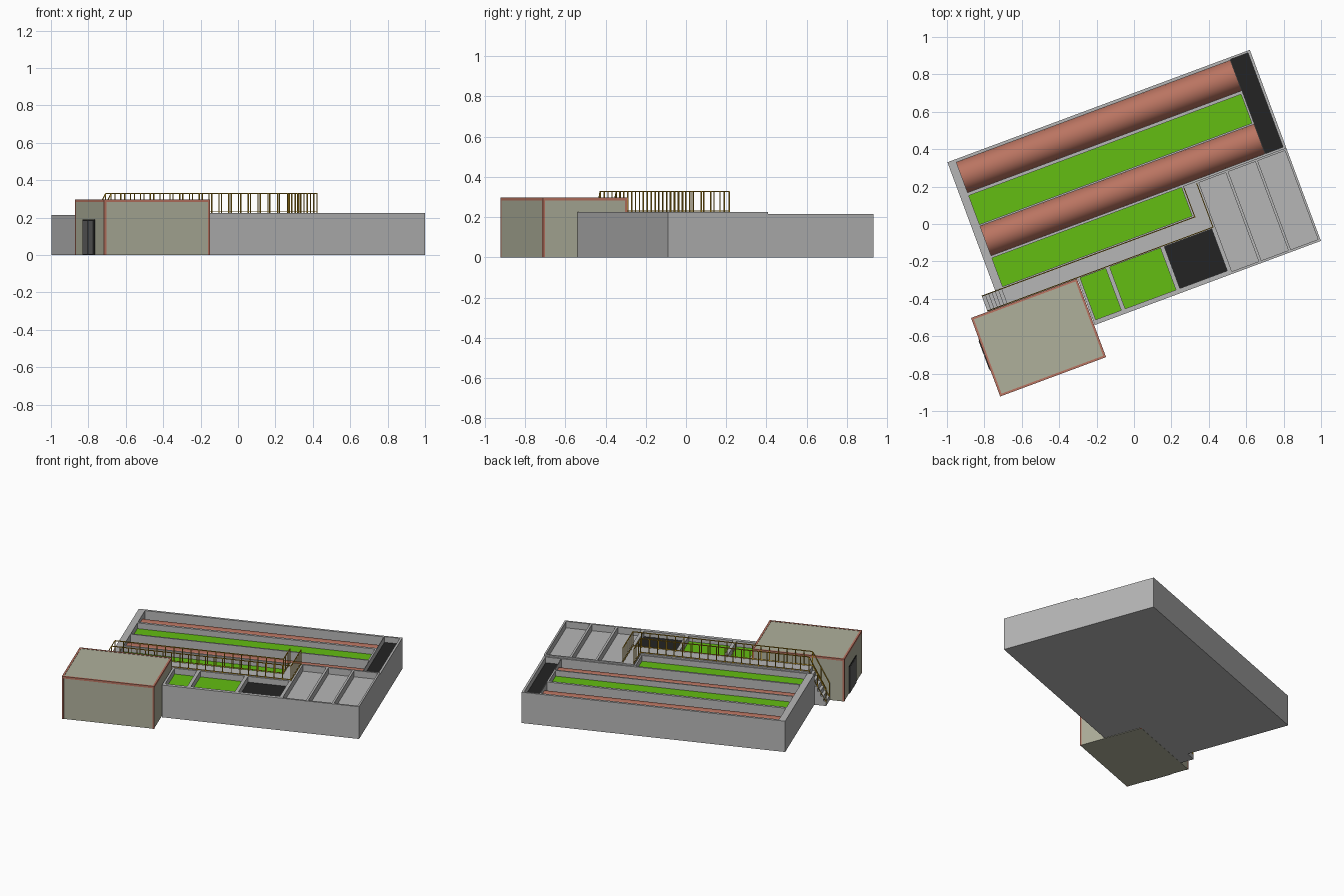
import bpy, bmesh, math
from mathutils import Matrix, Vector

if "Cube" in bpy.data.objects:
    bpy.data.objects.remove(bpy.data.objects["Cube"])

ROT = Matrix.Rotation(math.radians(20.4), 4, 'Z')   # whole site is turned on the grid


def mat(name, rgb):
    m = bpy.data.materials.new(name)
    m.diffuse_color = (*rgb, 1)
    m.use_nodes = True
    m.node_tree.nodes["Principled BSDF"].inputs["Base Color"].default_value = m.diffuse_color
    return m


CONCRETE = mat("concrete grey", (0.47, 0.47, 0.47))
GREEN = mat("algae green", (0.125, 0.51, 0.006))
BROWN = mat("brick brown", (0.49, 0.175, 0.12))
BLACK = mat("sludge black", (0.017, 0.017, 0.017))
BEIGE = mat("wall beige", (0.43, 0.434, 0.33))
YELLOW = mat("rail yellow", (0.56, 0.32, 0.015))
DOOR = mat("door grey", (0.12, 0.12, 0.12))


def finish(name, bm, material):
    bmesh.ops.recalc_face_normals(bm, faces=bm.faces[:])
    me = bpy.data.meshes.new(name)
    bm.to_mesh(me)
    bm.free()
    ob = bpy.data.objects.new(name, me)
    ob.matrix_world = ROT
    if material:
        me.materials.append(material)
    bpy.context.collection.objects.link(ob)
    return ob


def add_box(bm, u0, u1, v0, v1, z0, z1):
    M = Matrix.Translation(((u0 + u1) / 2, (v0 + v1) / 2, (z0 + z1) / 2)) \
        @ Matrix.Diagonal((u1 - u0, v1 - v0, z1 - z0, 1))
    bmesh.ops.create_cube(bm, size=1, matrix=M)


def boxes(name, items, material):
    bm = bmesh.new()
    for b in items:
        add_box(bm, *b)
    return finish(name, bm, material)


def prism(name, pts, height, material):
    bm = bmesh.new()
    f = bm.faces.new([bm.verts.new((u, v, 0)) for u, v in pts])
    r = bmesh.ops.extrude_face_region(bm, geom=[f])
    for g in r['geom']:
        if isinstance(g, bmesh.types.BMVert):
            g.co.z = height
    return finish(name, bm, material)


def cut(ob, cells):
    c = boxes(ob.name + "_cutter", [(*b, 0.4) for b in cells], CONCRETE)
    c.hide_render = True
    c.hide_viewport = True
    c.display_type = 'WIRE'
    m = ob.modifiers.new("pits", 'BOOLEAN')
    m.operation = 'DIFFERENCE'
    m.solver = 'EXACT'
    m.object = c


# Pits: u0, u1, v0, v1, floor height
brown_lanes = [(-0.775, 0.786, 0.468, 0.64, 0.1), (-0.775, 0.786, 0.108, 0.276, 0.1)]
green_lanes = [(-0.775, 0.778, 0.286, 0.45, 0.17), (-0.775, 0.306, -0.068, 0.094, 0.17)]
channel = [(0.79, 0.89, 0.108, 0.645, 0.17)]
green_pits = [(-0.37, -0.225, -0.408, -0.17, 0.18), (-0.202, 0.087, -0.408, -0.17, 0.18)]
black_pit = [(0.11, 0.38, -0.408, -0.17, 0.18)]
grey_pits = [(0.402, 0.555, -0.42, 0.086, 0.18), (0.57, 0.724, -0.42, 0.086, 0.18),
             (0.738, 0.893, -0.42, 0.086, 0.18)]

# Concrete tanks
main = prism("main_tank", [(-.82, -.075), (.316, -.075), (.316, .098), (.905, .098),
                           (.905, .657), (-.82, .657)], 0.215, CONCRETE)
cut(main, brown_lanes + green_lanes + channel)
front = prism("front_tank_and_walkway",
              [(-.785, -.168), (-.385, -.168), (-.385, -.433), (.905, -.433), (.905, .098),
               (.316, .098), (.316, -.075), (-.785, -.075)], 0.225, CONCRETE)
cut(front, green_pits + black_pit + grey_pits)


# Liquid surfaces
def surfaces(name, cells, material):
    boxes(name, [(*c[:4], c[4] - 0.002, c[4] + 0.005) for c in cells], material)


surfaces("green_water", green_lanes + green_pits, GREEN)
surfaces("black_sludge", channel + black_pit, BLACK)

# Long brown half-round covers in the lanes
for i, (u0, u1, v0, v1, z) in enumerate(brown_lanes):
    bm = bmesh.new()
    n, r, vc = 24, (v1 - v0) / 2, (v0 + v1) / 2
    ring = [bm.verts.new((u0, vc + r * math.cos(math.pi * k / n),
                          z + 0.001 + r * math.sin(math.pi * k / n))) for k in range(n + 1)]
    f = bm.faces.new(ring)
    e = bmesh.ops.extrude_face_region(bm, geom=[f])
    bmesh.ops.translate(bm, vec=(u1 - u0, 0, 0),
                        verts=[g for g in e['geom'] if isinstance(g, bmesh.types.BMVert)])
    ob = finish(f"brown_cover_{i + 1}", bm, BROWN)
    bpy.context.view_layer.objects.active = ob
    ob.select_set(True)
    bpy.ops.object.shade_smooth_by_angle(angle=math.radians(30))
    ob.select_set(False)

# Stairs up to the walkway
S0, S1, N = -0.897, -0.785, 6
boxes("stairs", [(S0 + (S1 - S0) * k / N, S0 + (S1 - S0) * (k + 1) / N, -0.168, -0.075,
                  0, 0.225 * (k + 1) / (N + 1)) for k in range(N)], CONCRETE)


# Railings: posts along a path with top and bottom rails
def bar(bm, a, b, w=0.005):
    d = b - a
    M = Matrix.Translation((a + b) / 2) @ d.to_track_quat('Z', 'Y').to_matrix().to_4x4() \
        @ Matrix.Diagonal((w, w, d.length, 1))
    bmesh.ops.create_cube(bm, size=1, matrix=M)


def railing(name, path):
    bm = bmesh.new()
    pts = [Vector(p) for p in path]
    up = Vector((0, 0, 0.103))
    for a, b in zip(pts, pts[1:]):
        bar(bm, a + up, b + up)
        bar(bm, a + up * 0.06, b + up * 0.06, 0.004)
        flat = (b - a).to_2d().length
        n = max(2, round(flat / 0.055))
        for k in range(n + 1):
            p = a.lerp(b, k / n)
            bar(bm, p, p + up)
    finish(name, bm, YELLOW)


railing("outer_railing", [(-0.895, -0.163, 0.02), (-0.785, -0.163, 0.225),
                          (0.39, -0.163, 0.225), (0.39, 0.085, 0.225)])
railing("inner_railing", [(-0.895, -0.078, 0.02), (-0.785, -0.078, 0.225),
                          (0.318, -0.078, 0.225), (0.318, 0.085, 0.225)])

# House with brown edge trim
U0, U1, V0, V1, H, T = -0.99, -0.39, -0.613, -0.169, 0.295, 0.012
boxes("house", [(U0, U1, V0, V1, 0, H)], BEIGE)
e = 0.002
trim = []
for u in (U0 - e, U1 + e - T):
    trim.append((u, u + T, V0 - e, V1 + e, H - T, H + e))
    for v in (V0 - e, V1 + e - T):
        trim.append((u, u + T, v, v + T, 0, H - T))
for v in (V0 - e, V1 + e - T):
    trim.append((U0 - e + T, U1 + e - T, v, v + T, H - T, H + e))
boxes("house_trim", trim, BROWN)

# Double door on the left wall
boxes("door_frame", [(U0 - 0.004, U0 + 0.001, -0.465, -0.29, 0, 0.19)], BLACK)
boxes("door_leaves", [(U0 - 0.007, U0 - 0.003, -0.459, -0.380, 0.004, 0.184),
                      (U0 - 0.007, U0 - 0.003, -0.375, -0.296, 0.004, 0.184)], DOOR)
